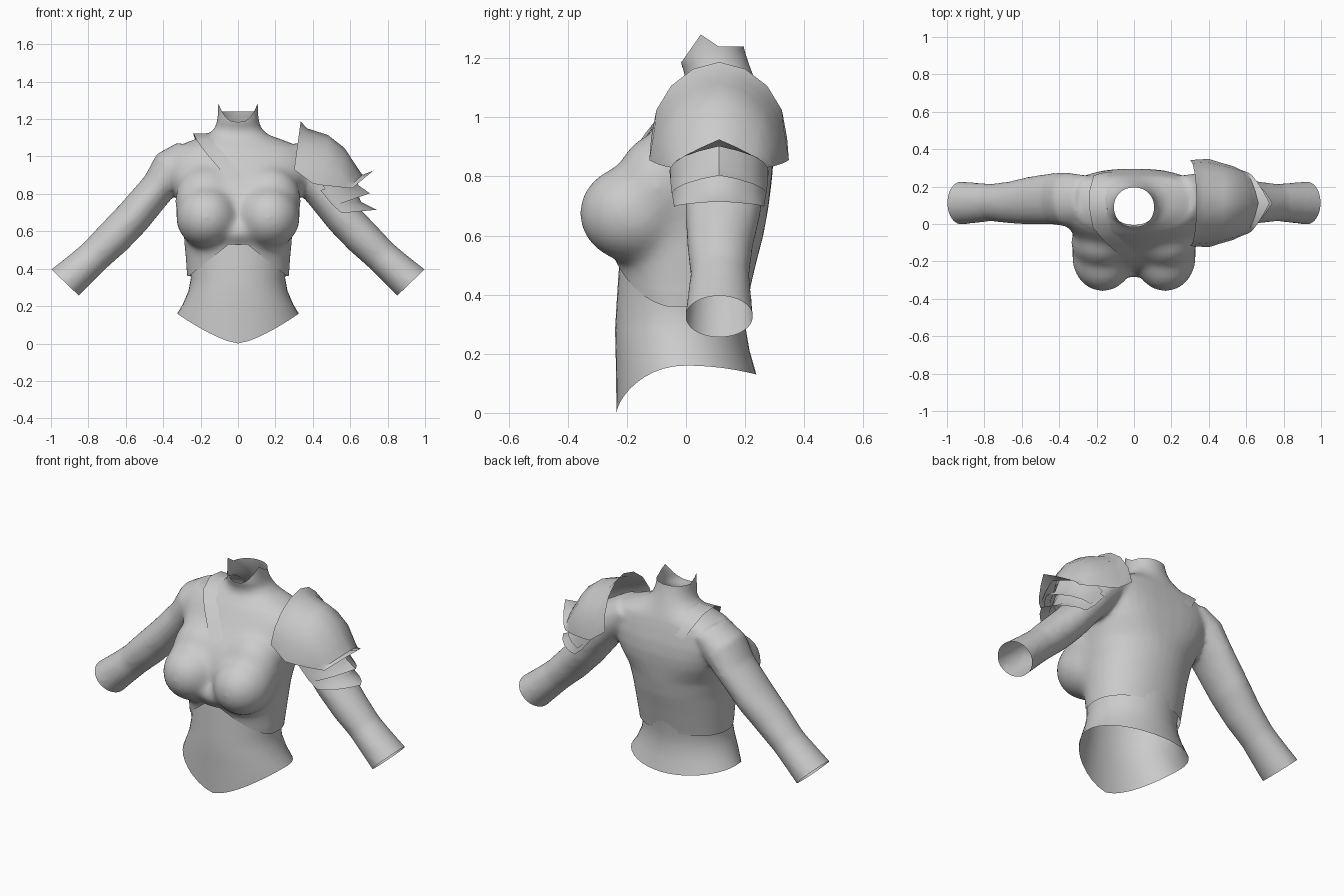
import bpy, bmesh, math
from mathutils import Vector
from mathutils.bvhtree import BVHTree

if "Cube" in bpy.data.objects:
    bpy.data.objects.remove(bpy.data.objects["Cube"])

grey = bpy.data.materials.new("plain grey")
grey.diffuse_color = (0.6, 0.6, 0.6, 1)
grey.use_nodes = True
grey.node_tree.nodes["Principled BSDF"].inputs["Base Color"].default_value = grey.diffuse_color
AX, NX = Vector((0.69, 0, -0.72)).normalized(), Vector((0.72, 0, 0.69)).normalized()


def make(name, bm, angle=50):
    """Turn a bmesh into a smooth grey object."""
    me = bpy.data.meshes.new(name)
    bm.to_mesh(me)
    bm.free()
    ob = bpy.data.objects.new(name, me)
    bpy.context.collection.objects.link(ob)
    me.materials.append(grey)
    bpy.ops.object.select_all(action='DESELECT')
    ob.select_set(True)
    bpy.context.view_layer.objects.active = ob
    bpy.ops.object.shade_smooth_by_angle(angle=math.radians(angle))
    return ob


def loft(bm, rings, closed=True, caps=False):
    """Skin a list of equally long point rows."""
    rows = [[bm.verts.new(p) for p in r] for r in rings]
    n = len(rows[0])
    for a, b in zip(rows, rows[1:]):
        for i in range(n if closed else n - 1):
            j = (i + 1) % n
            bm.faces.new((a[i], a[j], b[j], b[i]))
    if caps:
        bm.faces.new(rows[0][::-1])
        bm.faces.new(rows[-1])


def oval(z, hw, yf, yb, n=40, back=1.0):
    """Oval ring; a lower back exponent squares off the rear half."""
    pts = []
    for i in range(n):
        a = 2 * math.pi * i / n
        c, s = math.cos(a), math.sin(a)
        e = back if s > 0 else 0.95
        pts.append((hw * math.copysign(abs(c) ** e, c),
                    (yf + yb) / 2 + (yb - yf) / 2 * math.copysign(abs(s) ** e, s), z))
    return pts


def blob(bm, centre, radii):
    for v in bmesh.ops.create_uvsphere(bm, u_segments=24, v_segments=16, radius=1)["verts"]:
        v.co = Vector(c + r * k for c, r, k in zip(centre, radii, v.co))


# Bodice volume: torso, neck, bust and arms, merged into one skin
bm = bmesh.new()
torso = [(0.24, .26, -.20, .195), (0.36, .272, -.215, .203), (0.5, .285, -.238, .236),
         (0.6, .292, -.248, .262), (0.7, .312, -.245, .28), (0.8, .335, -.228, .292),
         (0.86, .36, -.195, .296), (0.93, .385, -.14, .29), (1.0, .385, -.09, .275),
         (1.05, .335, -.055, .262), (1.085, .25, -.025, .25), (1.115, .165, -.005, .238),
         (1.15, .125, -.004, .225), (1.19, .112, -.022, .21), (1.24, .107, -.017, .195),
         (1.34, .117, -.012, .19)]
loft(bm, [oval(*t, back=0.72 if 0.75 < t[0] < 1.06 else 0.95) for t in torso], caps=True)
arm = [(-.56, .885, .09, .13, .13), (-.43, .90, .115, .13, .145), (-.30, .885, .094, .135, .138),
       (-.1, .872, .098, .125, .128), (.05, .872, .098, .115, .112), (.19, .877, .091, .115, .10),
       (.30, .885, .096, .113, .108), (.47, .898, .107, .112, .12)]
for side in (1, -1):
    rings = []
    for s, c, r, cy, ry in arm:
        mid = NX * c + AX * s
        ring = []
        for i in range(20):
            a = side * 2 * math.pi * i / 20
            p = mid + NX * (r * math.cos(a))
            ring.append((side * p.x, cy + ry * math.sin(a), p.z))
        rings.append(ring)
    loft(bm, rings, caps=True)
    blob(bm, (side * .167, -.175, .675), (.168, .19, .168))
    blob(bm, (side * .17, -.10, .76), (.17, .14, .185))
# Front clasp between the cups
blob(bm, (0, -.22, .59), (.09, .075, .06))
bmesh.ops.recalc_face_normals(bm, faces=bm.faces)
source = make("bodice_source", bm)
m = source.modifiers.new("merge", 'REMESH')
m.mode, m.voxel_size = 'VOXEL', 0.013
m = source.modifiers.new("soften", 'SMOOTH')
m.factor, m.iterations = 0.5, 9
bm = bmesh.new()
bm.from_object(source, bpy.context.evaluated_depsgraph_get())
bpy.data.objects.remove(source)

# Soften the chest so the cups flow into the torso
for grow in (0, 0.03):
    chest = [v for v in bm.verts if abs(v.co.x) < 0.37 and v.co.y < 0.0 + grow
             and 0.44 - grow < v.co.z < 0.98 + grow]
    for _ in range(14):
        bmesh.ops.smooth_vert(bm, verts=chest, factor=0.5, use_axis_x=True,
                              use_axis_y=True, use_axis_z=True)


# Cut the neck rim, cuffs, waist hem and front arch
def split(co, no):
    bmesh.ops.bisect_plane(bm, geom=bm.verts[:] + bm.edges[:] + bm.faces[:], dist=1e-5,
                           plane_co=co, plane_no=no)


def rim(y):
    if y < 0.05:
        return 1.28 + (y - 0.05) * 1.43
    return max(1.24, 1.28 - (y - 0.05) * 0.67)


def removed(p):
    if abs(p.x) < 0.2 and p.z > 1.15 and p.z > rim(p.y):
        return True
    if AX.dot(Vector((abs(p.x), 0, p.z))) > 0.404:
        return True
    if abs(p.x) < 0.35 and p.z < 0.36:
        return True
    return p.y < 0 and abs(p.x) < 0.3 and p.z < min(0.53, 0.57 - 0.8 * abs(p.x))


split((0, 0, 1.24), (0, 0, 1))
split((0, 0.05, 1.28), (0, -1.43, 1))
split((0, 0.05, 1.28), (0, 0.67, 1))
split((0, 0, 0.36), (0, 0, 1))
split((0, 0, 0.53), (0, 0, 1))
for side in (1, -1):
    d = Vector((side * AX.x, 0, AX.z))
    split(d * 0.404, d)
    split((0, 0, 0.57), (side * 0.8, 0, 1))
bmesh.ops.delete(bm, geom=[f for f in bm.faces if removed(f.calc_center_median())], context='FACES')
surface = BVHTree.FromBMesh(bm)
make("bodice", bm, 60)

# Waist cloth with a pointed front hem, flush with the bodice at the back
bm = bmesh.new()
waist = [(0.16, .325, -.235, .238), (0.21, .295, -.238, .215), (0.28, .265, -.24, .203),
         (0.35, .252, -.236, .206), (0.43, .262, -.231, .219), (0.56, .27, -.222, .243)]
rows = [oval(*w) for w in waist]
hem = []
for x, y, z in rows[0]:
    drop = 0.16 * (abs(x) / 0.325) ** 1.4 if y < 0 else 0.16 - 0.03 * (y / 0.238) ** 2
    hem.append((x, y, drop))
rows[0] = hem
loft(bm, rows)
make("waist_cloth", bm)


# Raised overlapping edge across one shoulder
bm = bmesh.new()
path = [(-.05, -.19, .87, 0), (-.11, -.14, .95, .008), (-.17, -.09, 1.02, .015), (-.215, -.01, 1.07, .025),
        (-.225, .08, 1.09, .034), (-.225, .17, 1.08, .03), (-.21, .24, 1.04, .015), (-.17, .29, .98, 0)]
rows = []
for x, y, z, lift in path:
    row = []
    for shift, h in ((0.09, -0.004), (0.045, lift * 0.4), (0, lift)):
        co, no, _, _ = surface.find_nearest(Vector((x + shift, y, z + shift * 0.4)))
        row.append(co + no * (h + 0.002))
    rows.append(row)
loft(bm, rows, closed=False)
make("shoulder_fold", bm)


# Layered shoulder plates: each station is apex x, z, lower edge x, z, half width, ridge sharpness
def plate(name, stations):
    bm = bmesh.new()
    rows = []
    for ax, az, bx, bz, w, ridge in stations:
        row = []
        for i in range(9):
            a = math.pi / 2 * (i / 4 - 1)
            k = math.cos(a) * (1 - ridge) + (1 - abs(math.sin(a))) * ridge
            row.append((bx + (ax - bx) * k, 0.112 + w * math.sin(a), bz + (az - bz) * k))
        rows.append(row)
    loft(bm, rows, closed=False)
    make(name, bm, 40)


plate("shoulder_plate_upper", [(.335, 1.187, .30, .93, .23, .05), (.37, 1.15, .40, .855, .236, .05),
      (.48, 1.115, .46, .845, .217, .05), (.57, 1.045, .53, .838, .197, .1),
      (.635, .945, .57, .833, .178, .3), (.665, .902, .59, .832, .17, .5),
      (.725, .925, .61, .83, .163, .7)])
plate("shoulder_plate_middle", [(.60, .965, .45, .85, .165, .1), (.645, .845, .49, .785, .165, .3),
      (.705, .803, .53, .742, .16, .4)])
plate("shoulder_plate_lower", [(.61, .86, .44, .82, .168, .1), (.66, .755, .50, .745, .16, .3),
      (.74, .715, .555, .697, .152, .4)])
